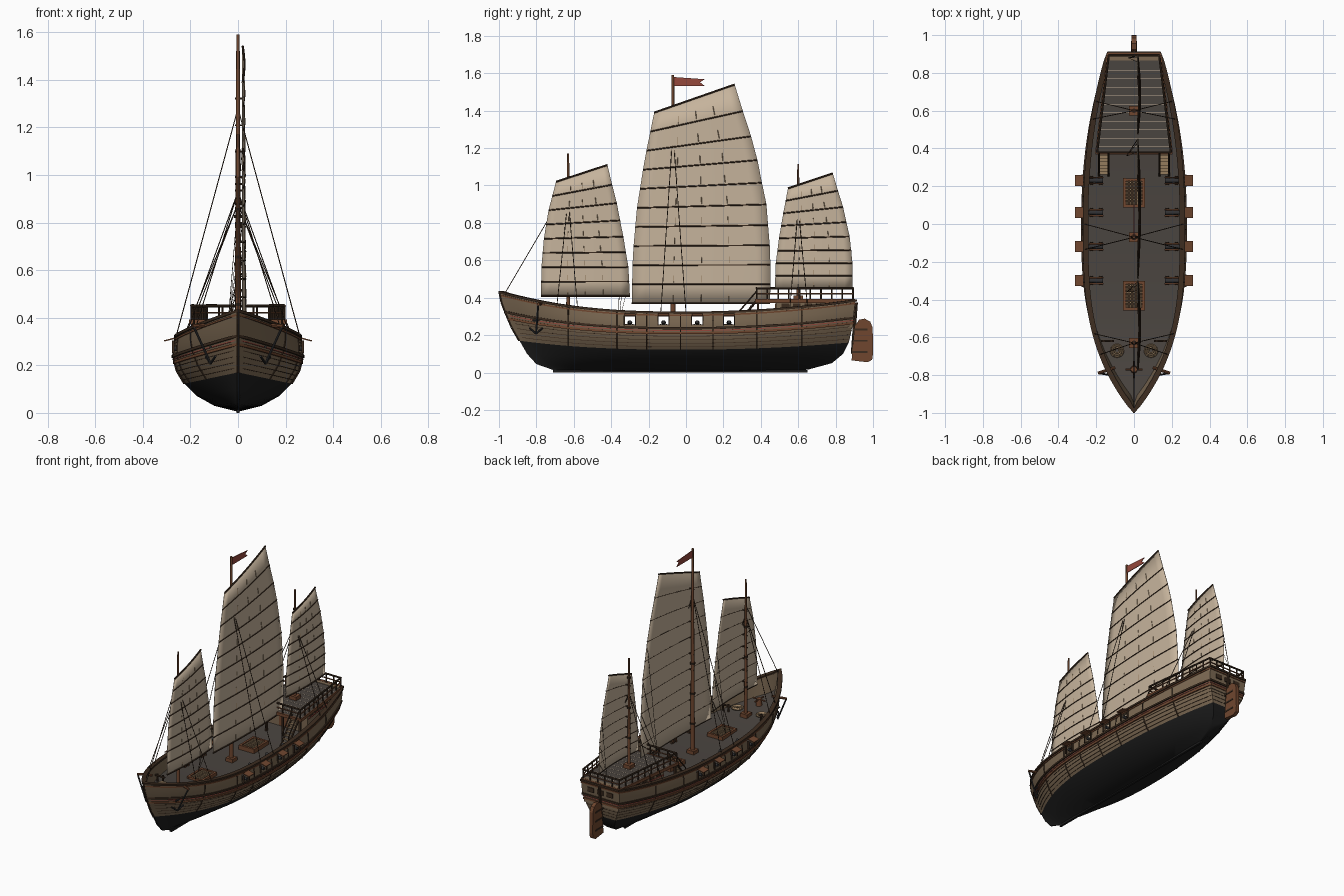
import bpy, bmesh, math
from mathutils import Vector, Matrix

if "Cube" in bpy.data.objects:
    bpy.data.objects.remove(bpy.data.objects["Cube"])

def material(name, rgb):
    m = bpy.data.materials.new(name)
    m.diffuse_color = (*rgb, 1)
    m.use_nodes = True
    m.node_tree.nodes["Principled BSDF"].inputs["Base Color"].default_value = m.diffuse_color
    return m

HULL = material("weathered planks", (0.20, 0.14, 0.085))
BLACK = material("tarred bottom", (0.012, 0.012, 0.012))
DECK = material("grey deck", (0.068, 0.058, 0.050))
BROWN = material("reddish wood", (0.16, 0.062, 0.028))
DARK = material("dark timber", (0.045, 0.025, 0.014))
SAIL = material("canvas", (0.56, 0.45, 0.33))
RED = material("red paint", (0.30, 0.065, 0.045))
IRON = material("iron", (0.03, 0.03, 0.032))
ROPE = material("rope", (0.30, 0.20, 0.11))

def finish(name, bm, mats, smooth=None):
    bmesh.ops.recalc_face_normals(bm, faces=bm.faces)
    me = bpy.data.meshes.new(name)
    bm.to_mesh(me)
    bm.free()
    for m in mats:
        me.materials.append(m)
    o = bpy.data.objects.new(name, me)
    bpy.context.collection.objects.link(o)
    if smooth:
        bpy.ops.object.select_all(action='DESELECT')
        o.select_set(True)
        bpy.context.view_layer.objects.active = o
        bpy.ops.object.shade_smooth_by_angle(angle=math.radians(smooth))
    return o

def boxes(name, items, mat):
    """items: (centre, size[, rotation matrix])"""
    bm = bmesh.new()
    for c, s, *r in items:
        rot = r[0] if r else Matrix.Identity(4)
        bmesh.ops.create_cube(bm, size=1, matrix=Matrix.Translation(c) @ rot @ Matrix.Diagonal((*s, 1)))
    return finish(name, bm, [mat])

def rods(name, items, mat, r, r2=None, sides=8):
    """items: (start, end) pairs"""
    bm = bmesh.new()
    for a, b in items:
        a, b = Vector(a), Vector(b)
        d = b - a
        mtx = Matrix.Translation((a + b) / 2) @ d.to_track_quat('Z', 'Y').to_matrix().to_4x4()
        bmesh.ops.create_cone(bm, cap_ends=True, segments=sides, radius1=r, radius2=r if r2 is None else r2,
                              depth=d.length, matrix=mtx)
    return finish(name, bm, [mat], 40)

def prism(name, pts, vec, mat):
    bm = bmesh.new()
    f = bm.faces.new([bm.verts.new(p) for p in pts])
    g = bmesh.ops.extrude_face_region(bm, geom=[f])
    bmesh.ops.translate(bm, vec=vec, verts=[v for v in g['geom'] if isinstance(v, bmesh.types.BMVert)])
    return finish(name, bm, [mat])

def tab(T, v):
    i = min(int(v), len(T) - 2)
    return T[i] + (T[i + 1] - T[i]) * (v - i)

# Hull lines, eight levels from keel to sheer
MID_X = [0, .10, .175, .225, .257, .272, .270, .262]
MID_Z = [.005, .03, .072, .122, .175, .23, .275, .315]
BOW_Y = [-.70, -.80, -.85, -.89, -.93, -.962, -.985, -.995]
BOW_Z = [.01, .045, .10, .17, .24, .315, .375, .425]
END_Y = [.65, .78, .84, .87, .885, .895, .90, .905]
END_Z = [.015, .05, .10, .16, .225, .285, .335, .38]
END_X = [0, .03, .06, .09, .115, .135, .14, .14]

def hull(u, v):
    t, X, Z = abs(u), tab(MID_X, v), tab(MID_Z, v)
    if u < 0:
        return Vector((X * (1 - t ** (2.2 + .9 * v / 7)), tab(BOW_Y, v) * t, Z + (tab(BOW_Z, v) - Z) * t ** 2.5))
    return Vector((X - (X - tab(END_X, v)) * t ** 2.2, tab(END_Y, v) * t, Z + (tab(END_Z, v) - Z) * t ** 2))

def at_y(y, v):
    return hull(y / -tab(BOW_Y, v) if y < 0 else y / tab(END_Y, v), v)

def mirror(p):
    return Vector((-p[0], p[1], p[2]))

# Hull with bulwark and main deck, one closed loft
US = [-1 + i / 24 for i in range(49)]
bm = bmesh.new()
rings = []
for u in US:
    right = [hull(u, k) for k in range(8)]
    for p in right[1:]:
        p.x = max(p.x, .005)
    for k in (7, 5):
        p = hull(u, k)
        right.append(Vector((max(p.x - .014, .002), p.y * .983, p.z)))
    ring = right + [mirror(p) for p in reversed(right[1:])]
    rings.append([bm.verts.new(p) for p in ring])
N = len(rings[0])
def seg_mat(i):
    k = min(i, N - 1 - i)
    return 1 if k < 3 else 2 if k == 9 else 0
for a, b in zip(rings, rings[1:]):
    for i in range(N):
        j = (i + 1) % N
        bm.faces.new((a[i], a[j], b[j], b[i])).material_index = seg_mat(i)
for r in (rings[0], rings[-1]):
    bm.faces.new((r[0], r[1], r[-1])).material_index = 1
    for i in range(1, 9):
        bm.faces.new((r[i], r[i + 1], r[N - i - 1], r[N - i])).material_index = 1 if i < 3 else 0
ship = finish("hull", bm, [HULL, BLACK, DECK])

# Gun ports cut through the bulwark
PORTS = [.23, .06, -.12, -.30]
cut = boxes("port_cutter", [((s * .265, y, .279), (.08, .055, .046)) for y in PORTS for s in (1, -1)], HULL)
mod = ship.modifiers.new("ports", 'BOOLEAN')
mod.operation, mod.object, mod.solver = 'DIFFERENCE', cut, 'EXACT'
bpy.ops.object.select_all(action='DESELECT')
ship.select_set(True)
bpy.context.view_layer.objects.active = ship
bpy.ops.object.modifier_apply(modifier="ports")
bpy.data.objects.remove(cut)
bpy.ops.object.shade_smooth_by_angle(angle=math.radians(35))
boxes("keel", [((0, -.03, .007), (.014, 1.36, .014))], BLACK)

# Strakes: bands that run round the whole hull at one level
def strake(name, v, h, out, mat, inn=.006, lift=0):
    side = [hull(u, v) for u in reversed(US)]
    path = side + [mirror(p) for p in reversed(side[:-1])]
    bm, n, loop = bmesh.new(), len(path), []
    for i, p in enumerate(path):
        d = path[(i + 1) % n] - path[i - 1]
        nrm = Vector((-d.y, d.x, 0)).normalized()
        loop.append([bm.verts.new(p + nrm * o + Vector((0, 0, z + lift)))
                     for o, z in ((-inn, -h / 2), (out, -h / 2), (out, h / 2), (-inn, h / 2))])
    for i in range(n):
        a, b = loop[i], loop[(i + 1) % n]
        for k in range(4):
            bm.faces.new((a[k], a[(k + 1) % 4], b[(k + 1) % 4], b[k]))
    return finish(name, bm, [mat])

for i, v in enumerate((3.3, 3.65, 4.0, 4.35)):
    strake("plank_seam_%d" % i, v, .003, .0015, DARK)
strake("lower_wale", 4.65, .012, .007, BROWN)
strake("red_stripe", 4.9, .005, .003, RED)
strake("upper_wale", 5.15, .012, .008, DARK)
strake("bulwark_band", 6.78, .008, .005, BROWN)
strake("cap_rail", 7, .012, .008, DARK, .02, .005)

# Vertical frames on the hull, stem post
ribs = []
for y in (-.63, -.37, -.21, -.03, .145, .38, .62):
    pts = [at_y(y, v) + Vector((.001, 0, 0)) for v in (3, 4, 5, 6, 7)]
    for a, b in zip(pts, pts[1:]):
        ribs += [(a, b), (mirror(a), mirror(b))]
rods("hull_frames", ribs, DARK, .0035, sides=6)
stem = [hull(-1, v) for v in range(8)]
rods("stem_post", list(zip(stem[3:], stem[4:])), DARK, .007)

# Port lids, cannons and carriages
S = (1, -1)
tilt = lambda s: Matrix.Rotation(s * .25, 4, 'Y')
boxes("port_lids", [((s * .289, y, .308), (.044, .058, .006), tilt(s)) for y in PORTS for s in S], BROWN)
boxes("port_frames", [((s * .272, y + d, .278), (.010, .006, .052)) for y in PORTS for s in S for d in (-.03, .03)], DARK)
rods("cannon_barrels", [((s * .165, y, .266), (s * .278, y, .270)) for y in PORTS for s in S], IRON, .013, .009, 12)
boxes("gun_carriages", [((s * .20, y + d, .247), (.075, .007, .026)) for y in PORTS for s in S for d in (-.016, .016)], BROWN)
rods("carriage_wheels", [((s * x, y - .024, .239), (s * x, y + .024, .239)) for y in PORTS for s in S for x in (.175, .225)], DARK, .009)

# Hatches with gratings
frame, grate, bed = [], [], []
for y in (.165, -.38):
    for s in S:
        frame += [((s * .05, y, .244), (.014, .155, .03)), ((0, y + s * .07, .244), (.11, .014, .03))]
    bed.append(((0, y, .238), (.09, .13, .016)))
    grate += [((x * .018, y, .25), (.005, .13, .008)) for x in range(-2, 3)]
    grate += [((0, y + k * .018, .25), (.09, .005, .008)) for k in range(-3, 4)]
boxes("hatch_coamings", frame, BROWN)
boxes("hatch_beds", bed, DARK)
boxes("hatch_gratings", grate, ROPE)

# Poop deck, cabin below and its windows
px = lambda y: .20 - (y - .375) * .063 / .525
def poop_quad(y0, y1, z, d=0):
    return [(-px(y0) + d, y0, z), (px(y0) - d, y0, z), (px(y1) - d, y1, z), (-px(y1) + d, y1, z)]
prism("poop_cabin", poop_quad(.48, .893, .24, .012), (0, 0, .142), HULL)
prism("poop_deck", poop_quad(.375, .90, .377), (0, 0, .012), DECK)
prism("poop_stern_plank", poop_quad(.865, .89, .3885, .01), (0, 0, .003), HULL)
boxes("poop_seams", [((0, .41 + i * .045, .389), (2 * px(.41 + i * .045) - .02, .003, .002)) for i in range(10)], SAIL)
boxes("cabin_posts", [((s * .188, .385, .31), (.012, .012, .14)) for s in S] + [((s * .06, .385, .31), (.012, .012, .14)) for s in S], DARK)
def on_wall(y, z, size):
    return [((s * (px(y) - .012), y, z), size, Matrix.Rotation(s * .12, 4, 'Z')) for s in S]
boxes("cabin_windows", [b for i in range(6) for b in on_wall(.53 + i * .062, .358, (.006, .04, .022))], DARK)
boxes("cabin_red_trim", [b for z in (.341, .374) for b in on_wall(.685, z, (.009, .40, .006))], RED)
boxes("stern_windows", [((x * .07, .902, .335), (.045, .008, .03)) for x in (-1, 0, 1)], DARK)
boxes("cabin_door", [((0, .479, .31), (.06, .006, .12))], BROWN)

# Poop railing
corners = [Vector(p) for p in poop_quad(.378, .893, .387, .004)]
edges = list(zip(corners, corners[1:] + corners[:1]))
up = lambda p, h: p + Vector((0, 0, h))
rods("poop_rail_top", [(up(a, .062), up(b, .064)) for a, b in edges], DARK, .006)
rods("poop_rail_middle", [(up(a, .034), up(b, .034)) for a, b in edges], BROWN, .004)
rods("poop_rail_posts", [(a.lerp(b, k / n), up(a.lerp(b, k / n), .062))
     for (a, b), n in zip(edges, (6, 9, 5, 9)) for k in range(n)], DARK, .0045, sides=6)
boxes("poop_edge_beam", [((0, .375, .382), (.41, .012, .02)), ((0, .898, .382), (.28, .012, .02))], BROWN)
prism("poop_side_right", [(px(.375), .375, .372), (px(.9), .9, .372), (px(.9), .9, .392), (px(.375), .375, .392)], (.006, 0, 0), BROWN)
prism("poop_side_left", [(-px(.375), .375, .372), (-px(.9), .9, .372), (-px(.9), .9, .392), (-px(.375), .375, .392)], (-.006, 0, 0), BROWN)

# Stairs up to the poop
boxes("stair_treads", [((s * .16, .272 + i * .016, .257 + i * .0195), (.046, .018, .006)) for s in S for i in range(7)], ROPE)
rods("stair_stringers", [((s * x, .255, .238), (s * x, .378, .385)) for s in S for x in (.135, .185)], DARK, .006)
rods("stair_handrails", [((s * x, .27, .31), (s * x, .378, .435)) for s in S for x in (.135, .185)]
     + [((s * x, .27, .24), (s * x, .27, .31)) for s in S for x in (.135, .185)], DARK, .004)

# Masts with steps and bands
MASTS = [("fore", -.63, .25, 1.17, .011), ("main", -.07, .22, 1.59, .014), ("mizzen", .60, .38, 1.115, .010)]
for n, y, z0, z1, r in MASTS:
    rods(n + "_mast", [((0, y, z0), (0, y, z1))], BROWN, r, r * .5, 12)
    boxes(n + "_mast_step", [((0, y, z0 + .016), (.052, .052, .034))], BROWN)
    rods(n + "_mast_bands", [((0, y, z0 + k * .2), (0, y, z0 + k * .2 + .012)) for k in (1, 2, 3)], DARK, r * 1.15)

# Battened sails: leading edge, trailing edge and rows
def sail(name, lead, trail, z0, z1, rise, rows, mast_y, foot):
    M = 10
    def pt(r, c):
        t, s = r / rows, c / M
        y0, y1 = tab(lead, t * (len(lead) - 1)), tab(trail, t * (len(trail) - 1))
        x = .020 + .014 * math.sin(math.pi * s) * (1 - .5 * t)
        return Vector((x, y0 + (y1 - y0) * s, z0 + (z1 - z0) * t + rise * t ** 3 * s))
    bm = bmesh.new()
    g = [[bm.verts.new(pt(r, c)) for c in range(M + 1)] for r in range(rows + 1)]
    for r in range(rows):
        for c in range(M):
            bm.faces.new((g[r][c], g[r][c + 1], g[r + 1][c + 1], g[r + 1][c]))
    o = finish(name + "_sail", bm, [SAIL], 40)
    o.modifiers.new("cloth", 'SOLIDIFY').thickness = .003
    rods(name + "_battens", [(pt(r, c), pt(r, c + 1)) for r in range(1, rows) for c in range(M)], DARK, .0038, sides=6)
    rods(name + "_yard_and_boom", [(pt(r, c), pt(r, c + 1)) for r in (0, rows) for c in range(M)], DARK, .005, sides=6)
    rods(name + "_sail_seams", [(pt(r + .1, c), pt(r + .45, c)) for r in range(rows) for c in (3, 5, 7)], ROPE, .0019, sides=4)
    rods(name + "_parrels", [((-.012, mast_y, pt(r, 3).z), (.026, mast_y, pt(r, 3).z)) for r in range(1, rows)], DARK, .004, sides=6)
    rods(name + "_sheets", [(pt(r, M), foot) for r in range(1, rows - 2, 2)], DARK, .0014, sides=4)

sail("fore", [-.775, -.773, -.76, -.735, -.695], [-.30, -.308, -.335, -.37, -.42], .41, 1.02, .09, 8, -.63, (-.04, -.36, .26))
sail("main", [-.29, -.285, -.262, -.222, -.17], [.45, .452, .43, .37, .26], .37, 1.39, .15, 10, -.07, (-.04, .36, .40))
sail("mizzen", [.475, .48, .497, .52, .545], [.89, .89, .875, .84, .785], .45, .985, .08, 8, .60, (-.03, .88, .45))

# Pennant at the main masthead
prism("pennant", [(-.002, -.07, 1.58), (-.002, .10, 1.568), (-.002, .075, 1.552), (-.002, .10, 1.532), (-.002, -.07, 1.532)], (.004, 0, 0), RED)

# Shrouds and forestay
ropes = [((0, -.63, 1.0), (0, -.97, .42))]
for y, z, feet in ((-.63, .93, (-.69, -.58)), (-.07, 1.28, (-.135, 0)), (.60, .88, (.555, .65))):
    for f in feet:
        p = at_y(f, 7)
        ropes += [((0, y, z), (s * p.x, f, p.z)) for s in S]
rods("shrouds", ropes, DARK, .0022, sides=5)

# Rudder, hung on the transom
prism("rudder", [(-.012, y, z) for y, z in ((.885, .065), (.97, .055), (.995, .068), (1, .10), (.998, .24),
      (.985, .272), (.955, .288), (.925, .282), (.905, .25))], (.024, 0, 0), BROWN)
rods("rudder_post", [((0, .89, .10), (0, .91, .375))], DARK, .009)
boxes("rudder_straps", [((0, .93, z), (.03, .08, .010)) for z in (.11, .17, .23)], DARK)

# Foredeck gear: capstan, coils, catheads, bitts
rods("capstan", [((0, -.77, .26), (0, -.77, .325))], BROWN, .022, .016, 10)
rods("capstan_bars", [((-.045, -.77, .318), (.045, -.77, .318)), ((0, -.815, .318), (0, -.725, .318))], BROWN, .005)
coil = [((s * .09 + r * math.cos(a), -.67 + r * math.sin(a), .278), (s * .09 + r * math.cos(a + .5236), -.67 + r * math.sin(a + .5236), .278))
        for s in S for r in (.014, .024, .034) for a in [k * .5236 for k in range(12)]]
rods("rope_coils", coil, ROPE, .005, sides=5)
rods("bitts", [((s * x, -.62, .26), (s * x, -.62, .31)) for s in S for x in (.12, .16)]
     + [((s * .105, -.62, .298), (s * .175, -.62, .298)) for s in S], DARK, .006)
rods("catheads", [((s * .10, -.76, .37), (s * .19, -.79, .365)) for s in S], BROWN, .008)

# Anchors hanging on the bow
anchors = []
for s in S:
    p = at_y(-.79, 4.3)
    x, y, z = s * (p.x + .016), p.y - .012, p.z - .03
    anchors += [((s * .185, -.79, .36), (x, y, z)), ((x, y, z), (x + s * .02, y + .035, z + .03)),
                ((x, y, z), (x - s * .02, y - .035, z + .03)), ((x, y - .02, z + .07), (x, y + .02, z + .07))]
rods("anchors", anchors, IRON, .005)
